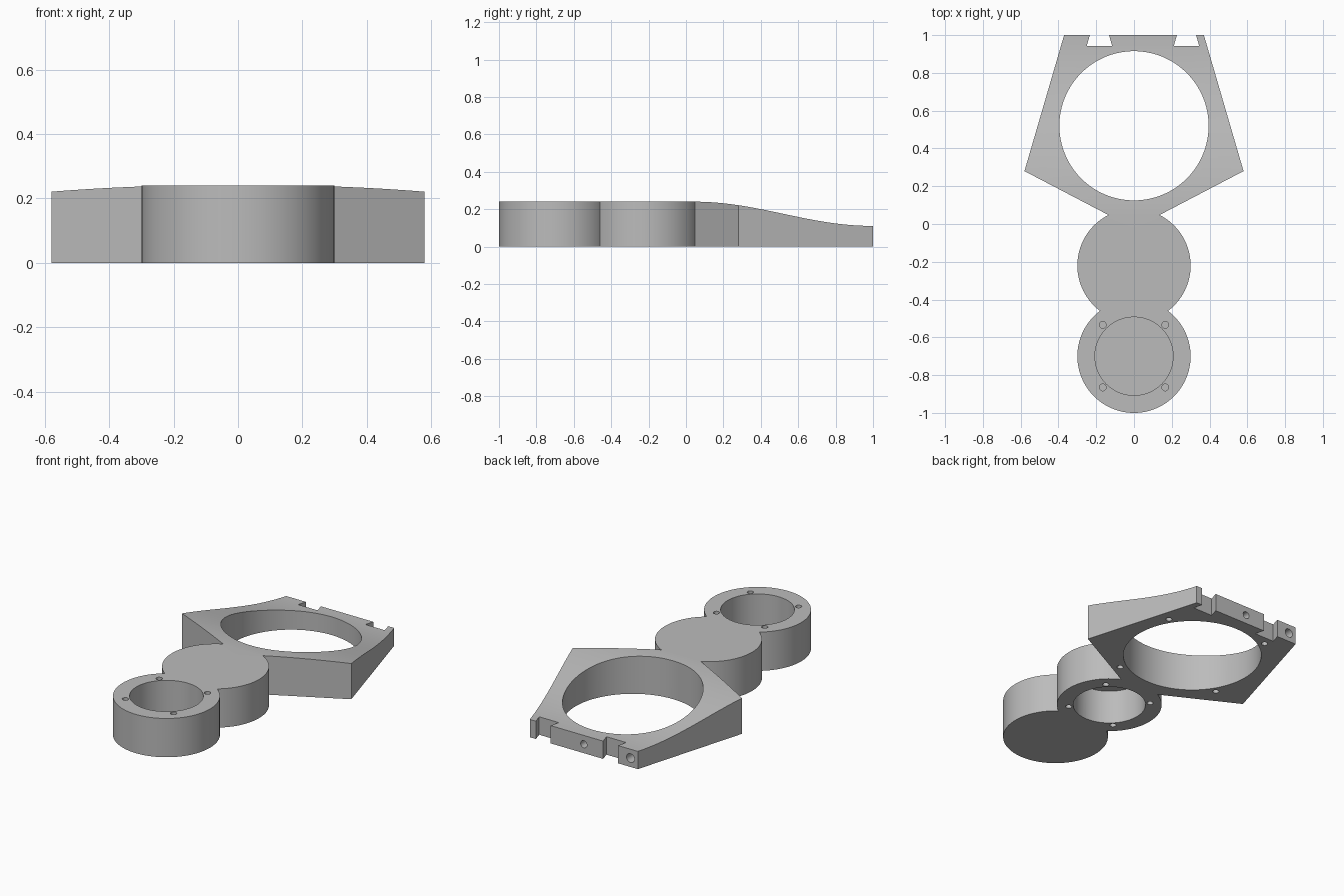
import bpy, bmesh, math
from mathutils import Matrix, Vector

default = bpy.data.objects.get("Cube")
if default:
    bpy.data.objects.remove(default, do_unlink=True)

HEIGHT = 0.24
BACK_HEIGHT = 0.11
SLOPE_START = 0.04
DISC_R, POCKET_R, SCREW_R = 0.3, 0.207, 0.018
FRONT_Y, MIDDLE_Y, RING_Y = -0.7, -0.22, 0.52

grey = bpy.data.materials.new("plain grey")
grey.use_nodes = True
grey.diffuse_color = (0.5, 0.5, 0.5, 1)
grey.node_tree.nodes["Principled BSDF"].inputs["Base Color"].default_value = (0.5, 0.5, 0.5, 1)


def prism(name, base, offset):
    """Solid made by sweeping a closed outline along an offset."""
    bm = bmesh.new()
    face = bm.faces.new([bm.verts.new(p) for p in base])
    swept = bmesh.ops.extrude_face_region(bm, geom=[face])["geom"]
    bmesh.ops.translate(bm, vec=offset, verts=[v for v in swept if isinstance(v, bmesh.types.BMVert)])
    bmesh.ops.recalc_face_normals(bm, faces=bm.faces)
    mesh = bpy.data.meshes.new(name)
    bm.to_mesh(mesh)
    bm.free()
    obj = bpy.data.objects.new(name, mesh)
    bpy.context.collection.objects.link(obj)
    mesh.materials.append(grey)
    return obj


def upright(name, outline, z0, z1):
    return prism(name, [(x, y, z0) for x, y in outline], Vector((0, 0, z1 - z0)))


def circle(cx, cy, r, sides):
    return [(cx + r * math.cos(math.tau * i / sides), cy + r * math.sin(math.tau * i / sides))
            for i in range(sides)]


def combine(body, other, operation):
    mod = body.modifiers.new(operation, "BOOLEAN")
    mod.operation, mod.solver, mod.object = operation, "EXACT", other
    bpy.context.view_layer.objects.active = body
    bpy.ops.object.modifier_apply(modifier=mod.name)
    bpy.data.objects.remove(other, do_unlink=True)


def screw_holes(body, cy, radius, first_angle, z0, z1):
    for k in range(4):
        a = math.radians(first_angle + 90 * k)
        outline = circle(radius * math.cos(a), cy + radius * math.sin(a), SCREW_R, 20)
        combine(body, upright("screw_cutter", outline, z0, z1), "DIFFERENCE")


# Five-sided plate joined to two round housings
plate = [(0, -0.023), (0.58, 0.28), (0.37, 1), (-0.37, 1), (-0.58, 0.28)]
body = upright("mounting_bracket", plate, 0, HEIGHT)
for cy in (MIDDLE_Y, FRONT_Y):
    combine(body, upright("housing", circle(0, cy, DISC_R, 96), 0, HEIGHT), "UNION")

# Top of the plate sweeps down to the back in an S curve
steps = 28
curve = []
for i in range(steps + 1):
    t = i / steps
    drop = (1 - math.cos(math.pi * t)) / 2
    curve.append((-1, SLOPE_START + t * (1 - SLOPE_START), HEIGHT - (HEIGHT - BACK_HEIGHT) * drop))
curve += [(-1, 1.1, BACK_HEIGHT), (-1, 1.1, 0.5), (-1, SLOPE_START, 0.5)]
combine(body, prism("slope_cutter", curve, Vector((2, 0, 0))), "DIFFERENCE")

# Large opening, and blind pockets: front one opens upward, middle one downward
combine(body, upright("opening_cutter", circle(0, RING_Y, 0.395, 128), -0.1, 0.5), "DIFFERENCE")
combine(body, upright("front_pocket", circle(0, FRONT_Y, POCKET_R, 80), 0.03, 0.5), "DIFFERENCE")
combine(body, upright("middle_pocket", circle(0, MIDDLE_Y, POCKET_R, 80), -0.1, 0.21), "DIFFERENCE")

# Blind screw holes
screw_holes(body, FRONT_Y, 0.234, 45, 0.12, 0.5)
screw_holes(body, MIDDLE_Y, 0.234, 45, -0.1, 0.12)
screw_holes(body, RING_Y, 0.435, 32, -0.1, 0.06)

# Dovetail notches in the back edge
for cx in (-0.183, 0.278):
    notch = [(cx - 0.067, 0.943), (cx + 0.067, 0.943), (cx + 0.045, 1.02), (cx - 0.045, 1.02)]
    combine(body, upright("notch_cutter", notch, -0.1, 0.5), "DIFFERENCE")

# Holes in the back face
for cx, r, depth in ((0, 0.022, 0.05), (-0.32, 0.027, 0.07)):
    ring = [(x, 1.1, z) for x, z in circle(cx, 0.055, r, 24)]
    combine(body, prism("back_hole", ring, Vector((0, -0.1 - depth, 0))), "DIFFERENCE")

# Smooth round walls, crisp edges
bpy.ops.object.select_all(action="DESELECT")
body.select_set(True)
bpy.context.view_layer.objects.active = body
bpy.ops.object.shade_smooth_by_angle(angle=math.radians(30))
